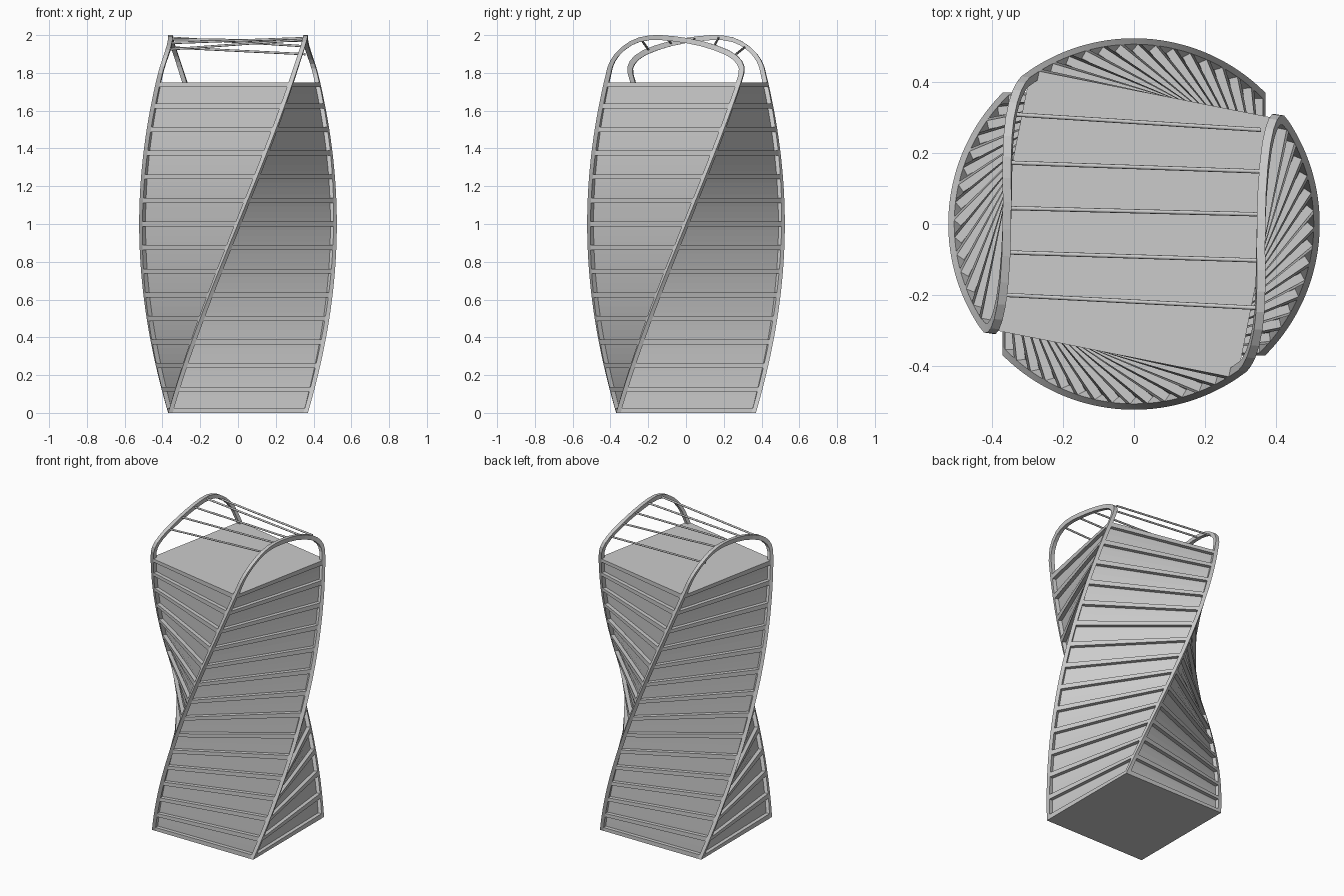
import bpy, bmesh
from math import pi, sin, cos
from mathutils import Vector

if "Cube" in bpy.data.objects:
    bpy.data.objects.remove(bpy.data.objects["Cube"])

H = 0.37            # half width of the square plan
D = 0.024           # rail width and panel recess
TOP = 1.75          # height of the deck
BAYS = 14
TWIST = pi / 4      # turn per unit of height


def twist(x, y, z, side=0):
    a = TWIST * z + side * pi / 2
    return Vector((x * cos(a) - y * sin(a), x * sin(a) + y * cos(a), z))


def finish(name, bm):
    bmesh.ops.recalc_face_normals(bm, faces=bm.faces)
    me = bpy.data.meshes.new(name)
    bm.to_mesh(me)
    bm.free()
    ob = bpy.data.objects.new(name, me)
    bpy.context.collection.objects.link(ob)
    return ob


def loft(bm, rings, smooth=False):
    rows = [[bm.verts.new(p) for p in r] for r in rings]
    n = len(rows[0])
    for a, b in zip(rows, rows[1:]):
        for i in range(n):
            f = bm.faces.new((a[i], a[(i + 1) % n], b[(i + 1) % n], b[i]))
            f.smooth = smooth
    bm.faces.new(rows[0][::-1])
    bm.faces.new(rows[-1])


def twisted_block(bm, x0, x1, y0, y1, z0, z1, steps, side=0, smooth=False):
    rings = []
    for k in range(steps + 1):
        z = z0 + (z1 - z0) * k / steps
        rings.append([twist(x, y, z, side) for x, y in
                      ((x0, y0), (x1, y0), (x1, y1), (x0, y1))])
    loft(bm, rings, smooth)


# Recessed twisted walls with flat deck and base
bm = bmesh.new()
c = H - D
twisted_block(bm, -c, c, -c, c, 0, TOP, 56)
finish("tower_core", bm)

# Four corner rails
bm = bmesh.new()
for s in range(4):
    twisted_block(bm, c, H, c, H, 0, TOP, 56, s)
finish("corner_rails", bm)

# Horizontal bars between the panels
bm = bmesh.new()
t = 0.026
for s in range(4):
    for k in range(BAYS + 1):
        z = min(max(k * TOP / BAYS - t / 2, 0), TOP - t)
        twisted_block(bm, c, H, -c, c, z, z + t, 1, s)
finish("cross_bars", bm)

# Two rounded arches that continue the rails; profile is (across, height)
profile = [(-.37, 1.75), (-.37, 1.83), (-.364, 1.865), (-.35, 1.9),
           (-.325, 1.935), (-.288, 1.967), (-.245, 1.988), (-.19, 1.999),
           (-.13, 2.0), (-.06, 1.994), (.02, 1.983), (.10, 1.967),
           (.18, 1.945), (.25, 1.92), (.30, 1.893), (.335, 1.865),
           (.357, 1.835), (.368, 1.80), (.37, 1.75)]
pts = [Vector(p) for p in profile]
inner = []
for i, p in enumerate(pts):
    d = (pts[min(i + 1, len(pts) - 1)] - pts[max(i - 1, 0)]).normalized()
    if i in (0, len(pts) - 1):
        d = Vector((0, 1 if i == 0 else -1))
    inner.append(p + Vector((d.y, -d.x)) * 0.026)
for name, side in (("right_arch", 3), ("left_arch", 1)):
    bm = bmesh.new()
    loft(bm, [[twist(x, q.x, q.y, side) for x, q in
               ((H, o), (c, o), (c, n), (H, n))]
              for o, n in zip(pts, inner)])
    finish(name, bm)


def arch_height(y):
    for a, b in zip(pts[3:], pts[4:]):
        if a.x <= y <= b.x:
            return a.y + (b.y - a.y) * (y - a.x) / (b.x - a.x) - 0.013
    return 1.9


# Thin rungs joining the arches
bm = bmesh.new()
for yl, yr in ((.31, .265), (.173, .148), (.045, .027),
               (-.08, -.103), (-.2, -.237)):
    a = Vector((-.358, yl, arch_height(-yl)))
    b = Vector((.358, yr, arch_height(yr)))
    u = (b - a).cross(Vector((0, 0, 1))).normalized()
    v = u.cross(b - a).normalized()
    ring = [(u * cos(k * pi / 4) + v * sin(k * pi / 4)) * 0.006 for k in range(8)]
    loft(bm, [[a + r for r in ring], [b + r for r in ring]], True)
finish("rungs", bm)
